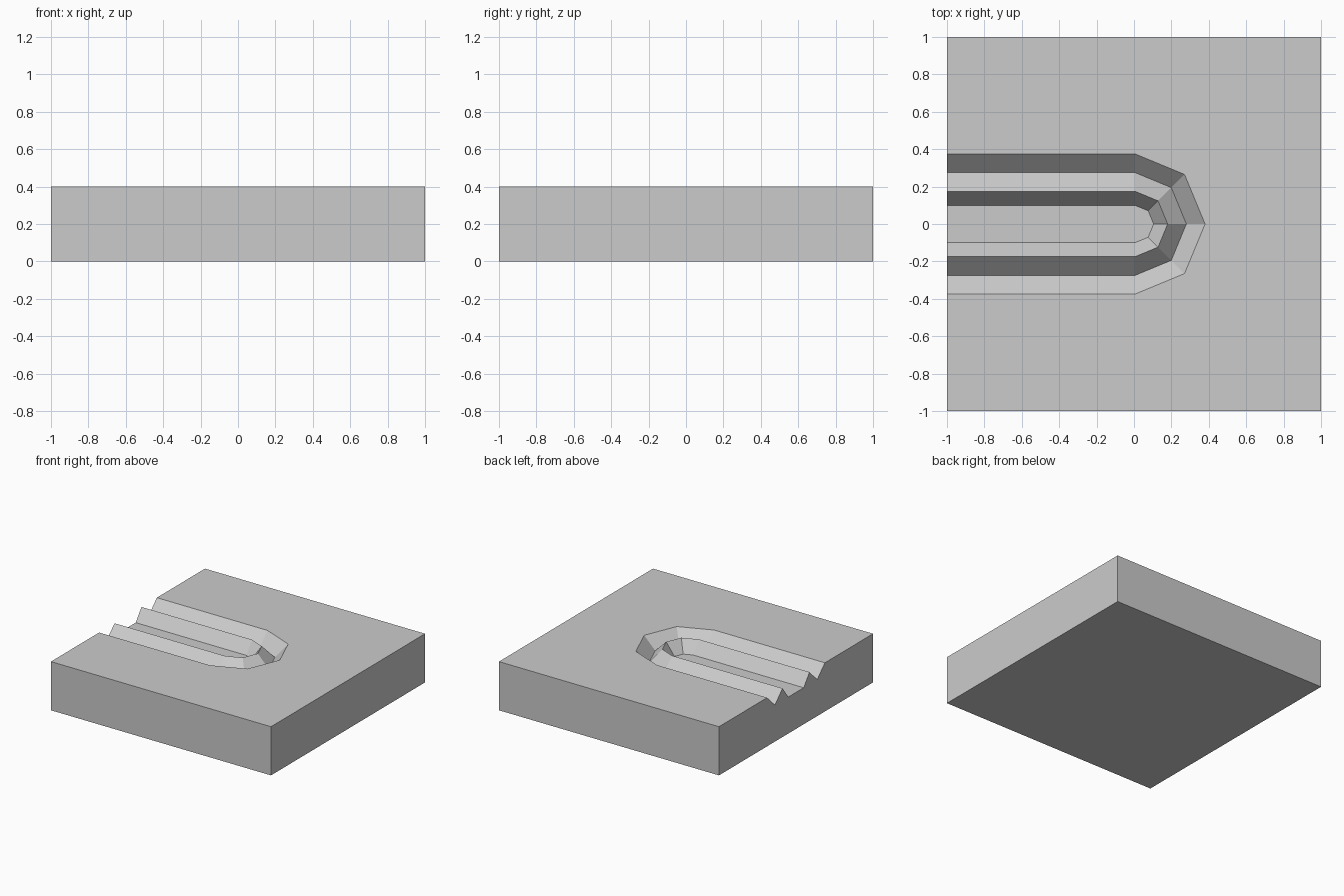
import bpy, bmesh
from math import sin, cos, pi

if "Cube" in bpy.data.objects:
    bpy.data.objects.remove(bpy.data.objects["Cube"])

# Square tile with a U-shaped double groove running out of the left side
TOP = 0.40
CENTRE_X = 0.005
# groove cross-section: (distance from centre line, height)
PROFILE = [(0.375, TOP), (0.275, 0.30), (0.175, TOP), (0.10, 0.30)]

bm = bmesh.new()


def u_loop(r, z):
    """U-shaped row of vertices: straight leg, half octagon, straight leg."""
    arc = [(CENTRE_X + r * cos(a), r * sin(a))
           for a in (pi / 2 - i * pi / 4 for i in range(5))]
    return [bm.verts.new((x, y, z)) for x, y in [(-1, r), *arc, (-1, -r)]]


def square(z):
    return [bm.verts.new((x, y, z)) for x, y in [(-1, 1), (1, 1), (1, -1), (-1, -1)]]


# groove slopes and sunken tongue floor
loops = [u_loop(r, z) for r, z in PROFILE]
for a, b in zip(loops, loops[1:]):
    for i in range(len(a) - 1):
        bm.faces.new((a[i], a[i + 1], b[i + 1], b[i]))
bm.faces.new(loops[-1])

# flat top around the groove, base and plain sides
top, base = square(TOP), square(0)
bm.faces.new(top + loops[0][::-1])
bm.faces.new(base)
for i in range(3):
    bm.faces.new((top[i], top[i + 1], base[i + 1], base[i]))

# left side, following the groove section
section = [l[0] for l in loops] + [l[-1] for l in reversed(loops)]
bm.faces.new([base[0], top[0]] + section + [top[3], base[3]])

bmesh.ops.recalc_face_normals(bm, faces=bm.faces)
mesh = bpy.data.meshes.new("grooved_tile")
bm.to_mesh(mesh)
bm.free()
bpy.context.collection.objects.link(bpy.data.objects.new("grooved_tile", mesh))
